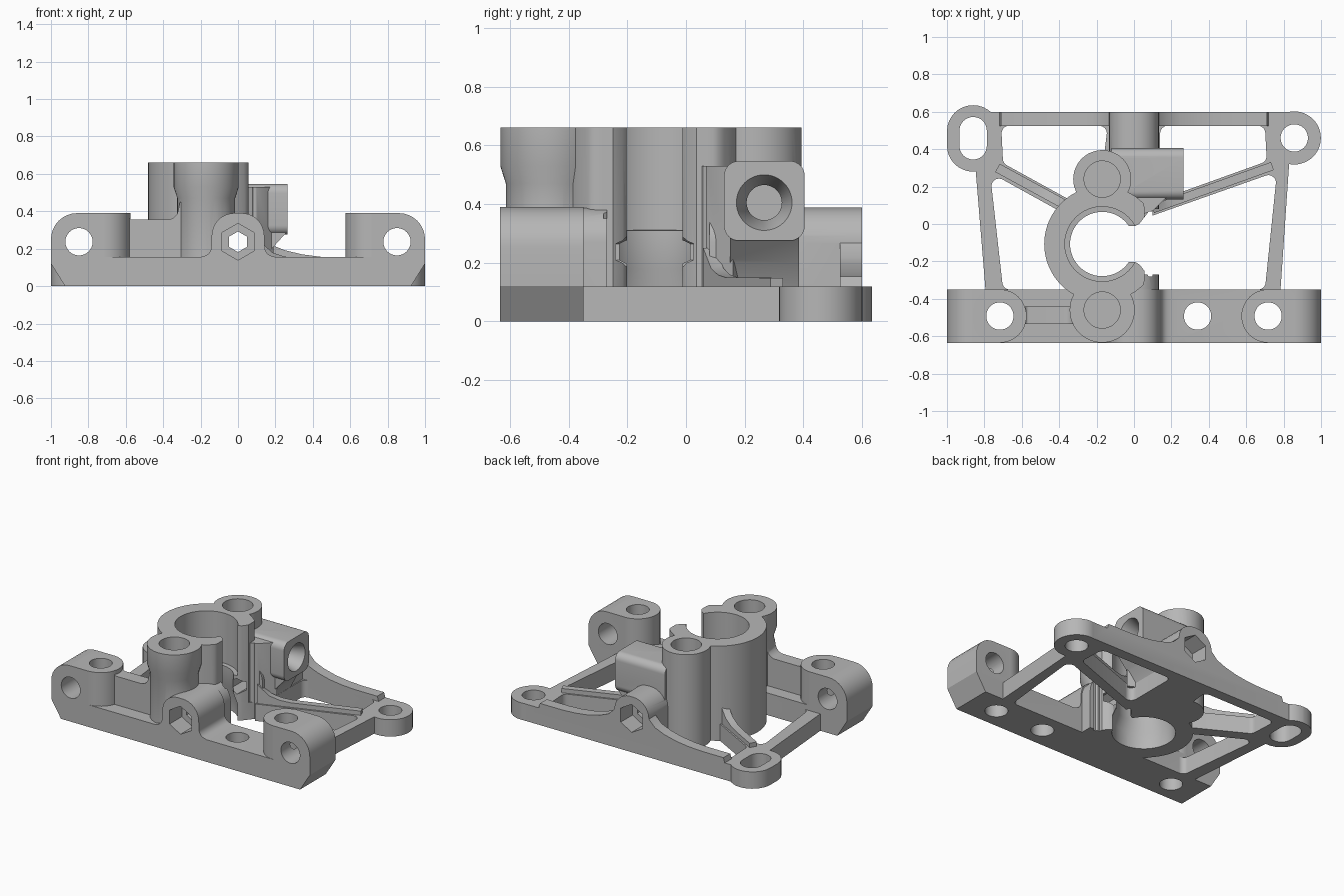
import bpy, bmesh, math
from mathutils import Vector, Matrix

if "Cube" in bpy.data.objects:
    bpy.data.objects.remove(bpy.data.objects["Cube"])

grey = bpy.data.materials.new("grey_plastic")
grey.use_nodes = True
grey.diffuse_color = (0.47, 0.47, 0.47, 1)
grey.node_tree.nodes["Principled BSDF"].inputs["Base Color"].default_value = (0.47, 0.47, 0.47, 1)

solids, cutters, window_cutters = [], [], []


def circle(cx, cy, r, n=48, turn=0):
    return [(cx + r * math.cos(turn + i * math.tau / n),
             cy + r * math.sin(turn + i * math.tau / n)) for i in range(n)]


def rounded(points, radius, steps=8):
    """Polygon with filleted corners; a third value overrides the radius."""
    out = []
    for i, p in enumerate(points):
        r = p[2] if len(p) > 2 else radius
        c = Vector(p[:2])
        if r == 0:
            out.append(tuple(c))
            continue
        a = (Vector(points[i - 1][:2]) - c).normalized()
        b = (Vector(points[(i + 1) % len(points)][:2]) - c).normalized()
        half = a.angle(b) / 2
        centre = c + (a + b).normalized() * r / math.sin(half)
        start = c + a * r / math.tan(half) - centre
        end = c + b * r / math.tan(half) - centre
        sweep = -start.angle_signed(end)
        for k in range(steps + 1):
            t = sweep * k / steps
            out.append((centre.x + start.x * math.cos(t) - start.y * math.sin(t),
                        centre.y + start.x * math.sin(t) + start.y * math.cos(t)))
    return out


def place(axis, u, v, w):
    return {"x": (w, u, v), "y": (u, w, v), "z": (u, v, w)}[axis]


def loft(name, group, axis, sections):
    """Closed solid through (outline, position) sections along an axis."""
    bm = bmesh.new()
    rings = [[bm.verts.new(place(axis, *p, w)) for p in outline] for outline, w in sections]
    bm.faces.new(rings[0])
    bm.faces.new(rings[-1])
    n = len(rings[0])
    for low, high in zip(rings, rings[1:]):
        for i in range(n):
            j = (i + 1) % n
            bm.faces.new((low[i], low[j], high[j], high[i]))
    bmesh.ops.recalc_face_normals(bm, faces=bm.faces)
    mesh = bpy.data.meshes.new(name)
    bm.to_mesh(mesh)
    bm.free()
    mesh.materials.append(grey)
    ob = bpy.data.objects.new(name, mesh)
    bpy.context.scene.collection.objects.link(ob)
    ob.hide_render = True
    group.append(ob)
    return ob


def prism(name, group, axis, outline, lo, hi):
    return loft(name, group, axis, [(outline, lo), (outline, hi)])


def turned(name, group, axis, cx, cy, profile):
    """Round solid from (radius, position) pairs."""
    return loft(name, group, axis, [(circle(cx, cy, r), w) for r, w in profile])


FRONT, REAR, MID = -0.635, -0.35, -0.492
CX, CY = -0.17, -0.107

# Flat frame, its windows leaving the struts with filleted corners
frame = prism("bracket_body", solids, "z", [(-0.79, -0.4), (0.78, -0.4), (0.83, 0.33), (0.85, 0.6),
                                            (-0.86, 0.6), (-0.85, 0.33)], 0, 0.118)
windows = {
    "left_window": [(-0.77, 0.275), (-0.2, -0.04), (-0.2, REAR), (-0.7, REAR)],
    "right_window": [(0.765, 0.28), (0.0, 0.01), (0.0, REAR), (0.7, REAR)],
    "rear_left_window": [(-0.71, 0.525), (-0.70, 0.325), (-0.2, 0.05), (-0.14, 0.525)],
    "rear_right_window": [(0.70, 0.525), (0.71, 0.335), (0.14, 0.13), (0.14, 0.525)],
}
for name, pts in windows.items():
    prism(name, window_cutters, "z", rounded(pts, 0.04), -0.1, 0.3)

# Rear mounting ears
prism("slotted_ear", solids, "z", rounded([(-1, 0.28), (-0.72, 0.28), (-0.72, 0.635), (-1, 0.635)], 0.139), 0, 0.118)
prism("round_ear", solids, "z", circle(0.857, 0.46, 0.142), 0, 0.118)
prism("ear_slot", cutters, "z", rounded([(-0.933, 0.345), (-0.787, 0.345), (-0.787, 0.572), (-0.933, 0.572)], 0.072), -1, 1)
prism("ear_hole", cutters, "z", circle(0.857, 0.46, 0.073), -1, 1)

# Front bar with raised, rounded end blocks
prism("front_bar", solids, "y", [(-0.925, 0), (0.925, 0), (1, 0.12), (1, 0.155), (-1, 0.155), (-1, 0.12)], FRONT, REAR)
for side in (-1, 1):
    block = [(0.715, 0, 0), (0.925, 0, 0), (1, 0.12, 0), (1, 0.39, 0.14), (0.715, 0.39, 0)]
    prism("end_block", solids, "y", [(side * x, z) for x, z in rounded(block, 0.14)], FRONT, REAR)
    prism("block_nose", solids, "z", circle(side * 0.717, MID, 0.1425), 0, 0.39)
    prism("cross_hole", cutters, "y", circle(side * 0.85, 0.237, 0.073), -1, 0)
    prism("bolt_hole", cutters, "z", circle(side * 0.717, MID, 0.073), -1, 1)
prism("bar_hole", cutters, "z", circle(0.34, MID, 0.073), -1, 1)

# Web joining the left block to the clamp
prism("web", solids, "y", rounded([(-0.72, 0.1, 0), (-0.72, 0.39, 0), (-0.61, 0.39, 0.02), (-0.57, 0.355, 0.02),
      (-0.33, 0.355, 0.06), (-0.31, 0.45, 0), (-0.2, 0.45, 0), (-0.2, 0.1, 0)], 0.02), -0.535, -0.44)

# Clamp tower with its two screw columns
prism("clamp_ring", solids, "z", [(min(x, 0.055), y) for x, y in circle(CX, CY, 0.31, 72)], 0, 0.662)
prism("rear_column", solids, "z", circle(CX, 0.24, 0.155), 0, 0.662)
turned("front_column", solids, "z", CX, -0.46, [(0.155, 0), (0.155, 0.47), (0.174, 0.53), (0.174, 0.662)])
for y in (0.24, -0.46):
    prism("screw_hole", cutters, "z", circle(CX, y, 0.097), 0.36, 1)

# Bore: wide top, narrow waist, flared foot
turned("bore", cutters, "z", CX, CY, [(0.2, -0.1), (0.2, 0.11), (0.172, 0.18), (0.172, 0.31), (0.2, 0.312), (0.2, 1)])
half_gap = [(-0.1, 0.095), (0.005, 0.095), (0.03, 0.11), (0.08, 0.175), (0.1, 0.175)]
prism("clamp_gap", cutters, "z", [(x, CY + y) for x, y in half_gap]
      + [(x, CY - y) for x, y in reversed(half_gap)], -0.2, 1.1)

# Pinch-bolt bosses, flared into the bars
boss = rounded([(-0.22, 0, 0), (0.22, 0, 0), (0.22, 0.15, 0), (0.145, 0.17, 0.05), (0.135, 0.39, 0.12),
                (-0.135, 0.39, 0.12), (-0.145, 0.17, 0.05), (-0.22, 0.15, 0)], 0.1)
prism("front_boss", solids, "y", boss, FRONT, REAR)
barrel = rounded([(-0.133, 0.0, 0), (0.133, 0.0, 0), (0.133, 0.388), (-0.133, 0.388)], 0.12)
prism("front_barrel", solids, "y", barrel, -0.5, -0.27)
prism("rear_barrel", solids, "y", barrel, 0.08, 0.6)
prism("pinch_hole", cutters, "y", circle(0, 0.237, 0.055, 6, math.pi / 2), -1, 1)
for lo, hi in ((-0.7, -0.5), (0.47, 0.7)):
    prism("hex_pocket", cutters, "y", circle(0, 0.237, 0.098, 6, math.pi / 2), lo, hi)

# Rear bar, rising in a curve to the boss
curve = [(0.72, 0.118), (0.71, 0.152), (0.54, 0.152), (0.44, 0.157), (0.34, 0.17), (0.25, 0.192), (0.18, 0.22), (0.13, 0.27)]
prism("rear_bar", solids, "y", [(-0.72, 0), (0.72, 0)] + curve + [(-x, z) for x, z in reversed(curve)], 0.525, 0.6)


# Raised diagonal ribs, taller toward the clamp
def rib(name, start, end, width):
    d = Vector(end) - Vector(start)
    n = d.length
    side = [(0, 0.02), (n, 0.02), (n, 0.148), (0.22, 0.15), (0.15, 0.158), (0.08, 0.18), (0, 0.25)]
    ob = prism(name, solids, "y", side, -width / 2, width / 2)
    ob.data.transform(Matrix.Translation((*start, 0)) @ Matrix.Rotation(math.atan2(d.y, d.x), 4, "Z"))


rib("left_rib", (-0.36, 0.098), (-0.73, 0.3), 0.05)
rib("right_rib", (0.1, 0.08), (0.74, 0.31), 0.045)

# Side nut housing with a tapered underside
prism("nut_housing", solids, "x", rounded([(0.13, 0.275), (0.405, 0.275), (0.405, 0.547), (0.13, 0.547)], 0.05), -0.12, 0.265)
prism("housing_taper", solids, "y", [(-0.11, 0.1), (0.13, 0.1), (0.18, 0.2), (0.262, 0.29), (0.262, 0.34), (-0.11, 0.34)], 0.15, 0.385)
prism("housing_gusset", solids, "z", [(0.04, 0.05), (0.1, 0.07), (0.19, 0.16), (-0.1, 0.3), (-0.1, 0.15)], 0.09, 0.53)
turned("housing_hole", cutters, "x", 0.267, 0.405, [(0.06, 0.08), (0.06, 0.16), (0.1, 0.28)])


# Merge the solids and cut the openings
def combine(target, others, operation):
    for ob in others:
        mod = target.modifiers.new(ob.name, "BOOLEAN")
        mod.operation, mod.object, mod.solver = operation, ob, "MANIFOLD"


combine(frame, window_cutters, "DIFFERENCE")
combine(frame, solids[1:], "UNION")
combine(frame, cutters, "DIFFERENCE")
bpy.context.view_layer.update()
merged = bpy.data.meshes.new_from_object(frame.evaluated_get(bpy.context.evaluated_depsgraph_get()))
frame.modifiers.clear()
frame.data = merged
frame.hide_render = False
for ob in solids[1:] + cutters + window_cutters:
    bpy.data.objects.remove(ob)

bpy.ops.object.select_all(action="DESELECT")
frame.select_set(True)
bpy.context.view_layer.objects.active = frame
bpy.ops.object.shade_smooth_by_angle(angle=math.radians(32))
